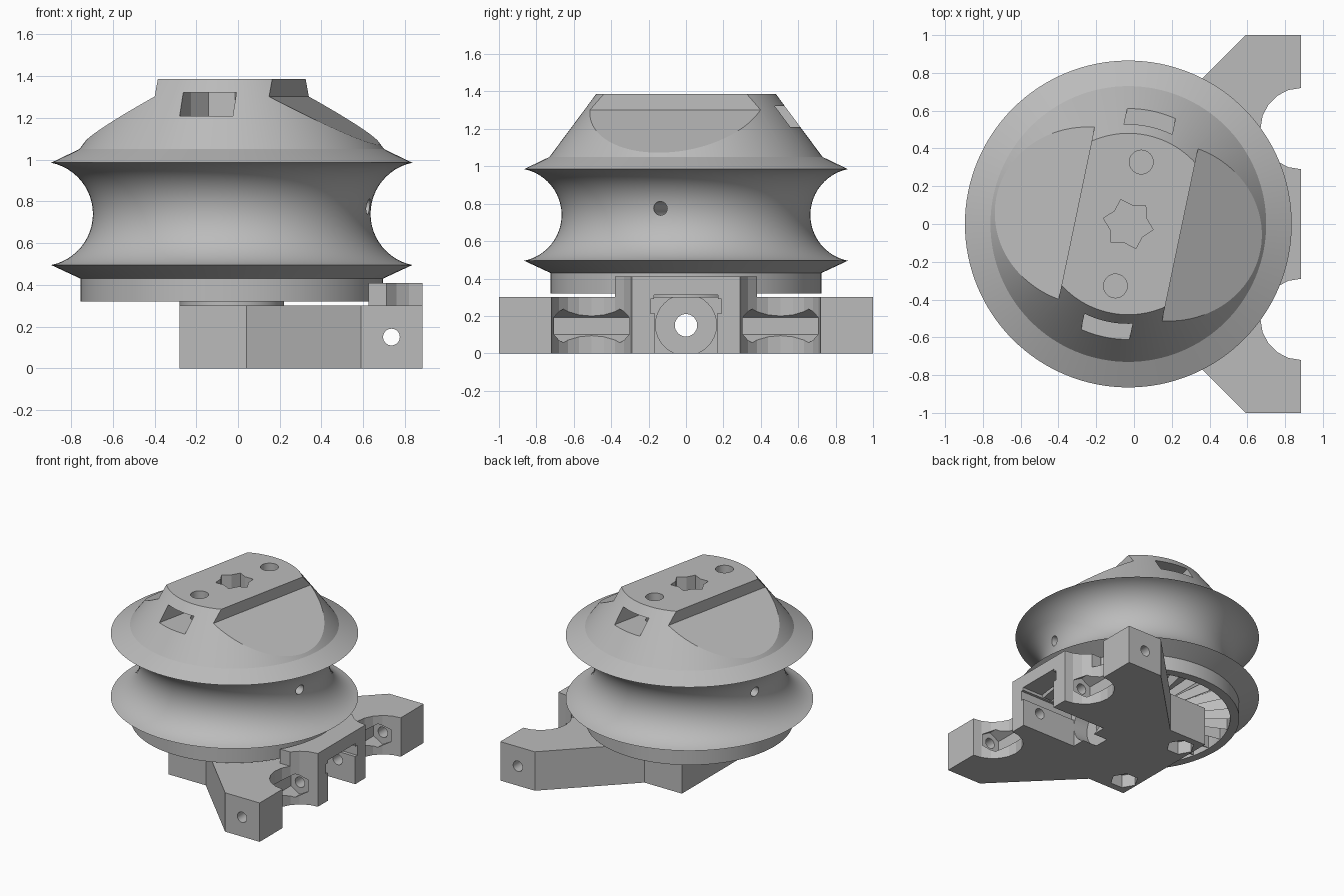
import bpy, bmesh, math
from math import sin, cos, pi, radians
from mathutils import Matrix, Vector

if "Cube" in bpy.data.objects:
    bpy.data.objects.remove(bpy.data.objects["Cube"])

grey = bpy.data.materials.new("plain grey")
grey.use_nodes = True
grey.diffuse_color = (0.5, 0.5, 0.5, 1)
grey.node_tree.nodes["Principled BSDF"].inputs["Base Color"].default_value = (0.5, 0.5, 0.5, 1)

TILT = radians(-11.8)
AXIS = Matrix.Translation((-0.03, 0, 0))          # drum axis
TURNED = AXIS @ Matrix.Rotation(TILT, 4, 'Z')     # drum features are turned a little


def make(name, bm, matrix=None):
    bmesh.ops.recalc_face_normals(bm, faces=bm.faces)
    if matrix:
        bm.transform(matrix)
    mesh = bpy.data.meshes.new(name)
    bm.to_mesh(mesh)
    bm.free()
    mesh.materials.append(grey)
    obj = bpy.data.objects.new(name, mesh)
    bpy.context.collection.objects.link(obj)
    return obj


def prism(name, points, low, high, matrix=None):
    """Extrude a flat outline from z = low to z = high."""
    bm = bmesh.new()
    face = bm.faces.new([bm.verts.new((x, y, low)) for x, y in points])
    top = bmesh.ops.extrude_face_region(bm, geom=[face])
    bmesh.ops.translate(bm, vec=(0, 0, high - low),
                        verts=[v for v in top["geom"] if isinstance(v, bmesh.types.BMVert)])
    return make(name, bm, matrix)


def box(name, x0, x1, y0, y1, z0, z1, matrix=None):
    return prism(name, [(x0, y0), (x1, y0), (x1, y1), (x0, y1)], z0, z1, matrix)


def ngon(radius, sides, start=0.0, cx=0.0, cy=0.0):
    return [(cx + radius * cos(start + 2 * pi * i / sides),
             cy + radius * sin(start + 2 * pi * i / sides)) for i in range(sides)]


def lathe(name, profile, segments, matrix):
    bm = bmesh.new()
    verts = [bm.verts.new((r, 0, z)) for r, z in profile]
    edges = [bm.edges.new(pair) for pair in zip(verts, verts[1:])]
    bmesh.ops.spin(bm, geom=verts + edges, cent=(0, 0, 0), axis=(0, 0, 1),
                   angle=2 * pi, steps=segments, use_duplicate=False)
    bmesh.ops.remove_doubles(bm, verts=bm.verts, dist=0.0001)
    return make(name, bm, matrix)


def combine(obj, tools, operation='DIFFERENCE'):
    for tool in tools:
        mod = obj.modifiers.new(tool.name, 'BOOLEAN')
        mod.operation, mod.solver, mod.object = operation, 'EXACT', tool
        tool.hide_render = True
    graph = bpy.context.evaluated_depsgraph_get()
    graph.update()
    mesh = bpy.data.meshes.new_from_object(obj.evaluated_get(graph))
    obj.modifiers.clear()
    obj.data = mesh
    mesh.materials.clear()
    mesh.materials.append(grey)
    for poly in mesh.polygons:
        poly.material_index = 0
    for tool in tools:
        bpy.data.objects.remove(tool)


def smooth(obj, degrees=25):
    bpy.ops.object.select_all(action='DESELECT')
    obj.select_set(True)
    bpy.context.view_layer.objects.active = obj
    bpy.ops.object.shade_smooth_by_angle(angle=radians(degrees))


ALONG_X = Matrix.Rotation(pi / 2, 4, 'Y')
ALONG_Y = Matrix.Rotation(-pi / 2, 4, 'X')

# Grooved drum with a hollow underside
groove = [(0.915 - 0.25 * cos(radians(t)), 0.74 + 0.25 * sin(radians(t)))
          for t in [-78.5 + 157 * i / 24 for i in range(25)]]
profile = ([(0, 0.32), (0.25, 0.32), (0.25, 0.42), (0.66, 0.42), (0.66, 0.32),
            (0.725, 0.32), (0.725, 0.43)] + groove
           + [(0.73, 1.05), (0.48, 1.387), (0, 1.387)])
drum = lathe("drum", profile, 128, AXIS)

cutters = []
# Sloped flats either side of the raised top strip
flat = [(0.28, 1.5), (0.28, 1.302), (0.76, 1.048), (0.95, 1.048), (0.95, 1.5)]
for side in (1, -1):
    upright = Matrix.Rotation(pi / 2, 4, 'X')
    cutters.append(prism("flat_cut", [(side * x, z) for x, z in flat], -1, 1, TURNED @ upright))
    # Screw hole with a nut slot opening through the cone
    cutters.append(prism("screw_cut", ngon(0.063, 32, 0, 0, side * 0.335), 1.05, 1.5, TURNED))
    slot = [(-0.13, 0.335), (-0.065, 0.23), (0.065, 0.23), (0.13, 0.335), (0.13, 0.8), (-0.13, 0.8)]
    cutters.append(prism("nut_slot_cut", [(x, side * y) for x, y in slot], 1.21, 1.322, TURNED))

# Star socket in the top and cross hole through the waist
star = [((0.135 if i % 2 == 0 else 0.1) * cos(radians(59 + 30 * i)),
         (0.135 if i % 2 == 0 else 0.1) * sin(radians(59 + 30 * i))) for i in range(12)]
cutters.append(prism("star_cut", star, 1.1, 1.5, TURNED))
cutters.append(prism("cross_hole_cut", ngon(0.037, 24), -1, 1,
                     TURNED @ Matrix.Translation((0, 0, 0.775)) @ ALONG_X))
combine(drum, cutters)
smooth(drum)

# Ratchet teeth in the hollow underside
TEETH = 28
bm = bmesh.new()
for i in range(TEETH):
    a, b = 2 * pi * i / TEETH, 2 * pi * (i + 1) / TEETH
    inner, outer = 0.245, 0.665

    def at(r, angle, z):
        return bm.verts.new((r * cos(angle), r * sin(angle), z))
    low_in, low_out = at(inner, a, 0.325), at(outer, a, 0.325)
    up_in, up_out = at(inner, b, 0.42), at(outer, b, 0.42)
    root_in, root_out = at(inner, a, 0.42), at(outer, a, 0.42)
    for loop in ((low_in, low_out, up_out, up_in), (low_in, low_out, root_out, root_in),
                 (root_in, root_out, up_out, up_in), (low_in, up_in, root_in),
                 (low_out, up_out, root_out)):
        bm.faces.new(loop)
make("ratchet_teeth", bm, AXIS)

# Spacer between drum and bracket
spacer = prism("spacer", ngon(0.25, 64), 0.29, 0.33, AXIS)
smooth(spacer)

# Bracket plate with two wings
half = [(-0.28, 0.45), (0.04, 0.45), (0.59, 1.0), (0.885, 1.0)]
bracket = prism("bracket", half + [(x, -y) for x, y in reversed(half)], 0, 0.3)

# Raised post, hollowed to clear the drum
post = box("post", 0.56, 0.885, -0.38, 0.38, 0.1, 0.41)
combine(post, [prism("clearance_cut", ngon(0.757, 96), 0.3, 0.6, AXIS)])
combine(bracket, [post], 'UNION')

cutters = []
for side in (1, -1):
    # Round notch with a hex channel behind it
    cutters.append(prism("notch_cut", ngon(0.215, 20, 0, 0.885, side * 0.505), -0.1, 0.6))
    cutters.append(prism("hex_channel_cut", ngon(0.09, 6, pi / 2), -0.21, 0.21,
                         Matrix.Translation((0.735, side * 0.505, 0.147)) @ ALONG_Y))
    # Nut pocket underneath
    cutters.append(prism("nut_pocket_cut", ngon(0.1, 6, 0, -0.17, side * 0.31), -0.1, 0.1))

# Central slot with side ledges and a rounded end
cutters.append(box("slot_cut", 0.42, 1.0, -0.165, 0.165, -0.1, 0.295))
cutters.append(box("ledge_cut", 0.42, 1.0, -0.19, 0.19, 0.213, 0.29))
cutters.append(box("slot_roof_cut", 0.42, 1.0, -0.17, 0.17, 0.28, 0.312))
cutters.append(prism("round_end_cut", ngon(0.163, 32), 0.3, 0.6,
                     Matrix.Translation((0, 0, 0.152)) @ ALONG_X))
# Axle holes along both directions
cutters.append(prism("long_hole_cut", ngon(0.06, 32), -1, 1.2,
                     Matrix.Translation((0, 0, 0.15)) @ ALONG_X))
cutters.append(prism("wing_hole_cut", ngon(0.04, 32), -1.2, 1.2,
                     Matrix.Translation((0.735, 0, 0.15)) @ ALONG_Y))
combine(bracket, cutters)
smooth(bracket, 15)
